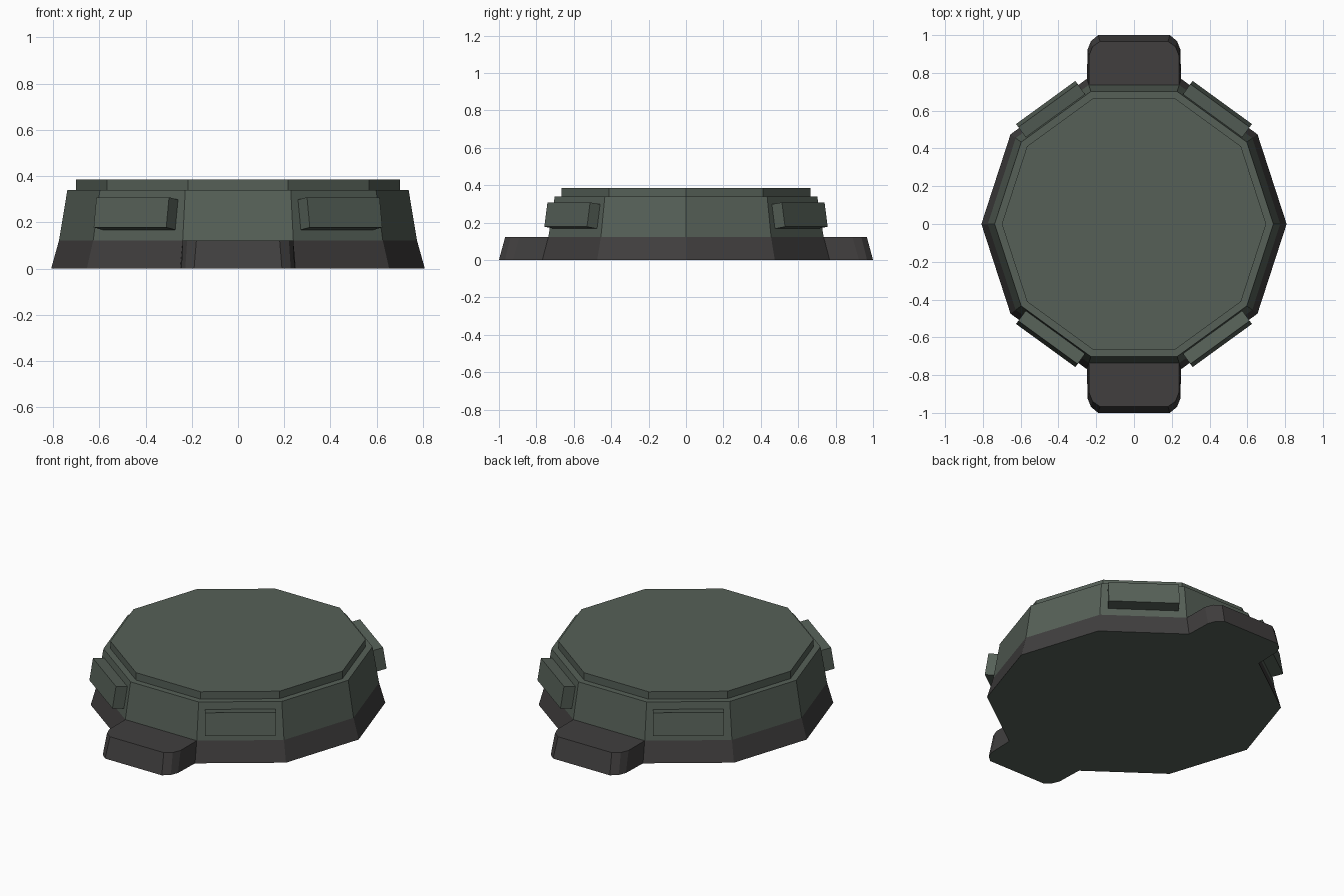
import bpy, bmesh, math
from mathutils import Vector

if "Cube" in bpy.data.objects:
    bpy.data.objects.remove(bpy.data.objects["Cube"])


def material(name, rgb):
    m = bpy.data.materials.new(name)
    m.diffuse_color = (*rgb, 1)
    m.use_nodes = True
    m.node_tree.nodes["Principled BSDF"].inputs["Base Color"].default_value = m.diffuse_color
    return m


GREEN = material("dull green", (0.092, 0.117, 0.096))
GREY = material("dark grey", (0.052, 0.049, 0.049))


def loft(name, rings, mats, rule):
    """Skin a stack of rings (lists of points), cap both ends, colour by rule."""
    bm = bmesh.new()
    rows = [[bm.verts.new(p) for p in r] for r in rings]
    n = len(rows[0])
    for a, b in zip(rows, rows[1:]):
        for i in range(n):
            j = (i + 1) % n
            bm.faces.new((a[i], a[j], b[j], b[i]))
    bm.faces.new(rows[0][::-1])
    bm.faces.new(rows[-1])
    bmesh.ops.recalc_face_normals(bm, faces=bm.faces)
    for f in bm.faces:
        f.material_index = rule(f)
    me = bpy.data.meshes.new(name)
    bm.to_mesh(me)
    bm.free()
    for m in mats:
        me.materials.append(m)
    ob = bpy.data.objects.new(name, me)
    bpy.context.collection.objects.link(ob)
    return ob


# Ten-sided body with grey skirt and raised lid
def decagon(r, z):
    return [(r * math.cos(math.radians(36 * i)), r * math.sin(math.radians(36 * i)), z)
            for i in range(10)]


profile = [(0.808, 0), (0.774, 0.122), (0.738, 0.34), (0.70, 0.34), (0.70, 0.385)]
loft("body", [decagon(r, z) for r, z in profile], [GREEN, GREY],
     lambda f: 1 if 0.01 < f.calc_center_median().z < 0.12 else 0)

# Front and back feet with rounded corners; underside is green like the body
foot_low = [(0.25, 0.768), (0.245, 0.925), (0.228, 0.968), (0.19, 1.0)]
foot_top = [(0.239, 0.735), (0.239, 0.89), (0.22, 0.938), (0.18, 0.967)]


def foot_ring(half, z, s):
    pts = half + [(-x, y) for x, y in reversed(half)]
    return [(x, s * y, z) for x, y in pts]


for name, s in (("front_foot", -1), ("back_foot", 1)):
    loft(name, [foot_ring(foot_low, 0, s), foot_ring(foot_top, 0.122, s)],
         [GREEN, GREY], lambda f: 0 if f.normal.z < -0.9 else 1)

# Four raised plates, tilted to lie along the sloping diagonal walls
slope = math.atan2(0.036 * math.cos(math.radians(18)), 0.218)
for a in (54, 126, 234, 306):
    flat = Vector((math.cos(math.radians(a)), math.sin(math.radians(a)), 0))
    up_z = Vector((0, 0, 1))
    side = up_z.cross(flat)
    out = flat * math.cos(slope) + up_z * math.sin(slope)
    up = up_z * math.cos(slope) - flat * math.sin(slope)
    centre = flat * 0.785 + up_z * 0.243

    def plate_ring(d):
        return [centre + out * d + side * u * 0.194 + up * v * 0.066
                for u, v in ((-1, -1), (1, -1), (1, 1), (-1, 1))]

    loft("side_plate", [plate_ring(-0.075), plate_ring(0)], [GREEN], lambda f: 0)
